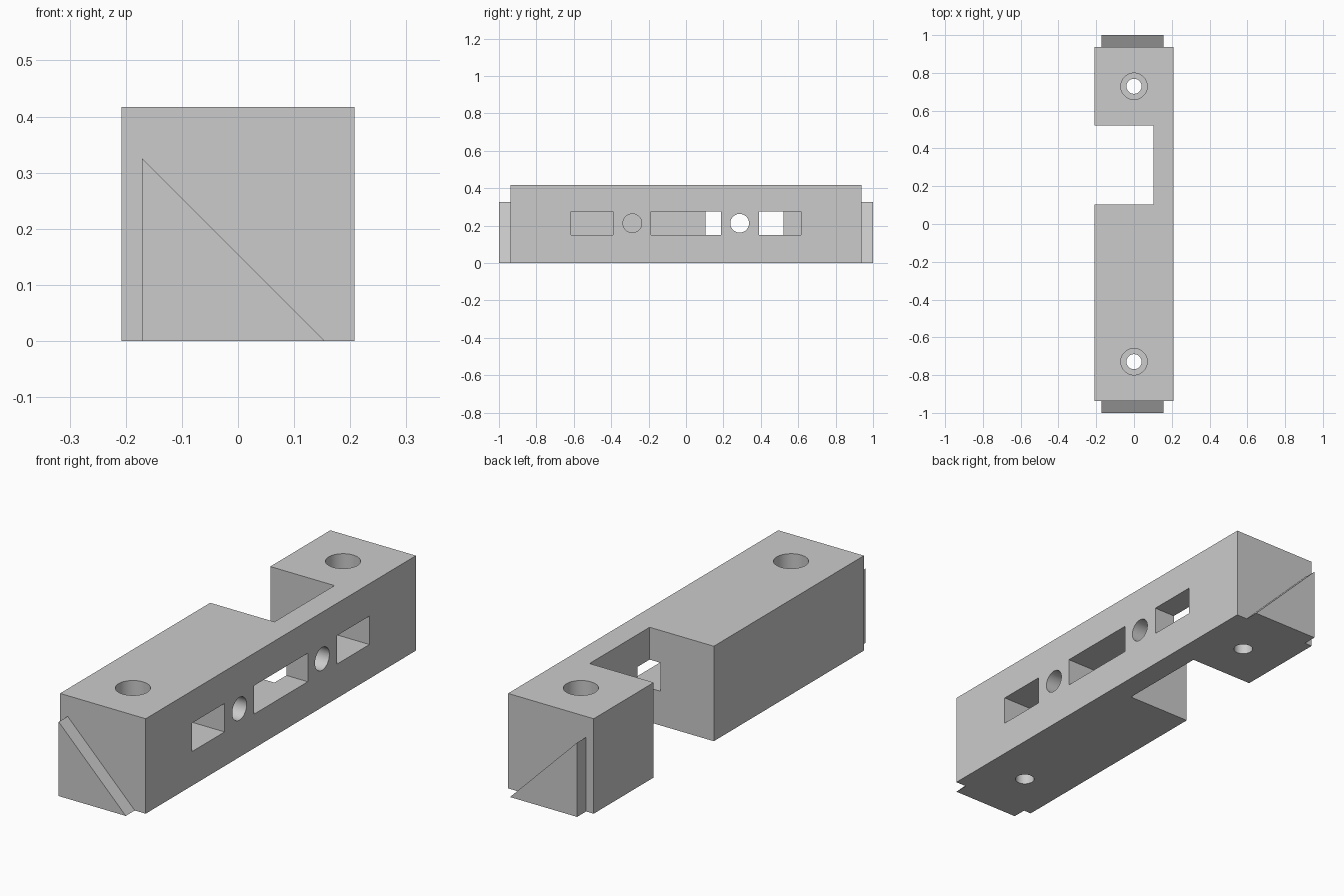
import bpy, bmesh, math
from mathutils import Matrix, Vector

if "Cube" in bpy.data.objects:
    bpy.data.objects.remove(bpy.data.objects["Cube"], do_unlink=True)

grey = bpy.data.materials.new("plain grey")
grey.use_nodes = True
colour = (0.6, 0.6, 0.6, 1)
grey.diffuse_color = colour
grey.node_tree.nodes["Principled BSDF"].inputs["Base Color"].default_value = colour

HALF_W, HALF_L, HEIGHT = 0.208, 0.9375, 0.417
WALL = 0.104        # thickness left behind the notch
POCKET_X = 0.052    # floor of the side pockets
MID_Z = 0.2125


def finish(bm, name):
    bmesh.ops.recalc_face_normals(bm, faces=bm.faces)
    mesh = bpy.data.meshes.new(name)
    bm.to_mesh(mesh)
    bm.free()
    mesh.materials.append(grey)
    obj = bpy.data.objects.new(name, mesh)
    bpy.context.collection.objects.link(obj)
    return obj


def box(name, low, high):
    low, high = Vector(low), Vector(high)
    bm = bmesh.new()
    bmesh.ops.create_cube(bm, size=1, matrix=Matrix.Translation((low + high) / 2)
                          @ Matrix.Diagonal((*(high - low), 1)))
    return finish(bm, name)


def cylinder(name, centre, radius, depth, axis="Z"):
    turn = Matrix.Rotation(math.pi / 2, 4, "Y") if axis == "X" else Matrix()
    bm = bmesh.new()
    bmesh.ops.create_cone(bm, cap_ends=True, segments=48, radius1=radius, radius2=radius,
                          depth=depth, matrix=Matrix.Translation(centre) @ turn)
    return finish(bm, name)


def cut(target, cutter):
    cutter.hide_render = True
    mod = target.modifiers.new("cut", "BOOLEAN")
    mod.operation, mod.solver, mod.object = "DIFFERENCE", "EXACT", cutter
    bpy.context.view_layer.objects.active = target
    bpy.ops.object.modifier_apply(modifier=mod.name)
    bpy.data.objects.remove(cutter, do_unlink=True)


# Main block with the notch in its side
block = box("block", (-HALF_W, -HALF_L, 0), (HALF_W, HALF_L, HEIGHT))
cut(block, box("notch_cutter", (-0.3, 0.104, -0.1), (WALL, 0.521, 0.6)))

# Rectangular side pockets
for y0, y1 in ((-0.615, -0.39), (-0.187, 0.187), (0.39, 0.615)):
    cut(block, box("pocket_cutter", (POCKET_X, y0, 0.15), (0.3, y1, 0.275)))

for side in (-1, 1):
    # Round side holes
    cut(block, cylinder("side_hole_cutter", ((POCKET_X + 0.3) / 2, side * 0.287, MID_Z),
                        0.05, 0.3 - POCKET_X, "X"))
    # Stepped screw holes
    y = side * 0.729
    cut(block, cylinder("screw_hole_cutter", (0, y, 0.2), 0.04, 1))
    cut(block, cylinder("screw_head_cutter", (0, y, 0.4), 0.07, 0.3))

# Triangular plates on both ends
for name, side in (("front_wedge", -1), ("back_wedge", 1)):
    bm = bmesh.new()
    corners = [bm.verts.new((x, side * HALF_L, z))
               for x, z in ((-0.171, 0), (0.155, 0), (-0.171, 0.326))]
    face = bm.faces.new(corners)
    grown = bmesh.ops.extrude_face_region(bm, geom=[face], use_keep_orig=True)
    moved = [v for v in grown["geom"] if isinstance(v, bmesh.types.BMVert)]
    bmesh.ops.translate(bm, verts=moved, vec=(0, side * (1 - HALF_L), 0))
    finish(bm, name)

# Smooth the hole walls, keep the edges sharp
bpy.ops.object.select_all(action="DESELECT")
block.select_set(True)
bpy.context.view_layer.objects.active = block
bpy.ops.object.shade_smooth_by_angle(angle=math.radians(30))
